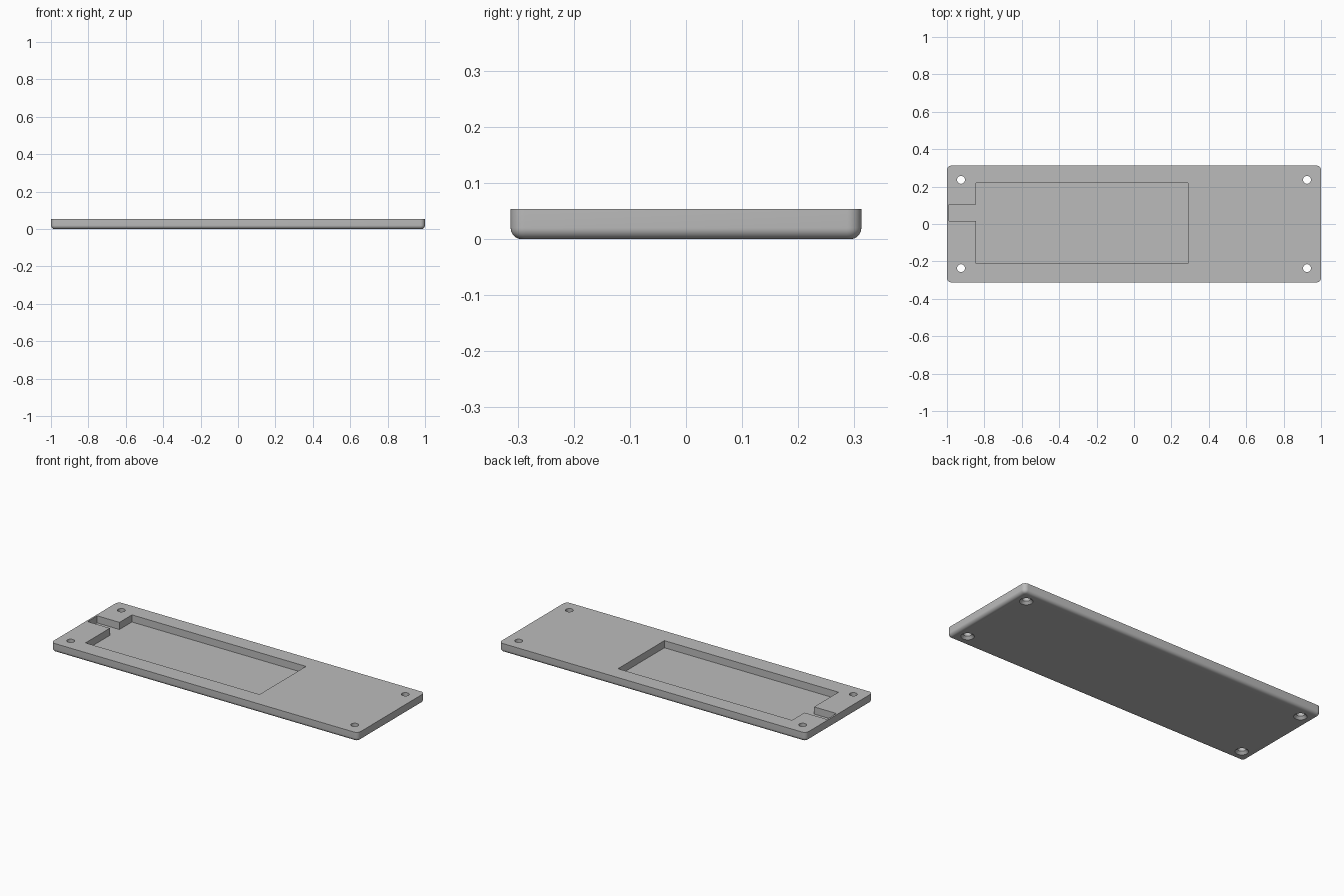
import bpy, bmesh, math

if "Cube" in bpy.data.objects:
    bpy.data.objects.remove(bpy.data.objects["Cube"])

H = 0.0535           # plate thickness
FLOOR = 0.0115       # floor height of the recess

grey = bpy.data.materials.new("plain grey")
grey.diffuse_color = (0.5, 0.5, 0.5, 1)
grey.use_nodes = True
grey.node_tree.nodes["Principled BSDF"].inputs["Base Color"].default_value = grey.diffuse_color


def finish(name, bm):
    bmesh.ops.recalc_face_normals(bm, faces=bm.faces)
    me = bpy.data.meshes.new(name)
    bm.to_mesh(me)
    bm.free()
    me.materials.append(grey)
    ob = bpy.data.objects.new(name, me)
    bpy.context.collection.objects.link(ob)
    return ob


def prism(bm, outline, z0, z1):
    """Extrude a flat outline from z0 to z1."""
    face = bm.faces.new([bm.verts.new((x, y, z0)) for x, y in outline])
    out = bmesh.ops.extrude_face_region(bm, geom=[face])
    verts = [v for v in out["geom"] if isinstance(v, bmesh.types.BMVert)]
    bmesh.ops.translate(bm, verts=verts, vec=(0, 0, z1 - z0))


def lathe(bm, x, y, profile, n=40):
    """Closed solid of revolution from (radius, height) pairs."""
    rings = [[bm.verts.new((x + r * math.cos(2 * math.pi * i / n),
                            y + r * math.sin(2 * math.pi * i / n), z))
              for i in range(n)] for r, z in profile]
    for a, b in zip(rings, rings[1:]):
        for i in range(n):
            j = (i + 1) % n
            bm.faces.new((a[i], a[j], b[j], b[i]))
    bm.faces.new(rings[0][::-1])
    bm.faces.new(rings[-1])


# Plate with rounded corners and a rounded bottom rim
bm = bmesh.new()
prism(bm, [(-1, -0.3125), (1, -0.3125), (1, 0.3125), (-1, 0.3125)], 0, H)
upright = [e for e in bm.edges if abs(e.verts[0].co.z - e.verts[1].co.z) > 0.01]
bmesh.ops.bevel(bm, geom=upright, offset=0.025, offset_type='OFFSET',
                segments=8, profile=0.5, affect='EDGES')
rim = [e for e in bm.edges if all(v.co.z < 1e-5 for v in e.verts)]
bmesh.ops.bevel(bm, geom=rim, offset=0.02, offset_type='OFFSET',
                segments=8, profile=0.5, affect='EDGES')
plate = finish("plate", bm)

# Recess with its cable slot
bm = bmesh.new()
prism(bm, [(-0.845, -0.212), (0.289, -0.212), (0.289, 0.22), (-0.845, 0.22),
           (-0.845, 0.104), (-0.99, 0.104), (-0.99, 0.015), (-0.845, 0.015)],
      FLOOR, H + 0.05)
recess = finish("recess_cutter", bm)

# Four screw holes, countersunk from below
bm = bmesh.new()
for sx in (-1, 1):
    for sy in (-1, 1):
        lathe(bm, sx * 0.925, sy * 0.236,
              [(0.045, -0.01), (0.035, 0.0), (0.021, 0.014), (0.021, H + 0.05)])
holes = finish("screw_hole_cutter", bm)

# Cut the plate
bpy.context.view_layer.objects.active = plate
plate.select_set(True)
for cutter in (recess, holes):
    mod = plate.modifiers.new(cutter.name, 'BOOLEAN')
    mod.operation = 'DIFFERENCE'
    mod.solver = 'EXACT'
    mod.object = cutter
    bpy.ops.object.modifier_apply(modifier=mod.name)
    bpy.data.objects.remove(cutter)
bpy.ops.object.shade_smooth_by_angle(angle=math.radians(30))
